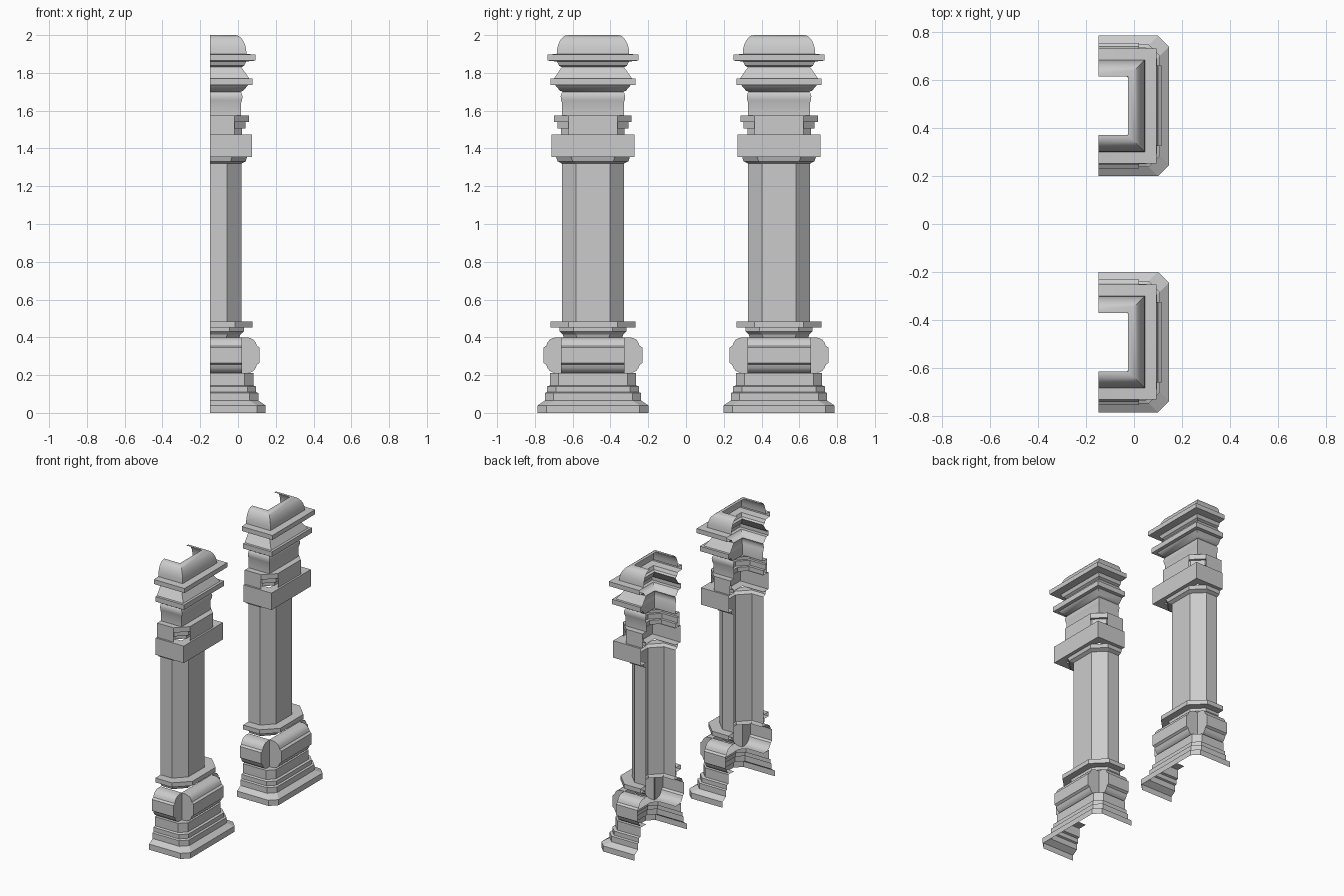
import bpy, bmesh, math

if "Cube" in bpy.data.objects:
    bpy.data.objects.remove(bpy.data.objects["Cube"])

AXIS_X, AXIS_Y = -0.147, 0.4925   # pillar axis; each pillar is a half shell open at -x


def place(bm, name, smooth=False):
    """Put the finished shell on both pillars."""
    bmesh.ops.remove_doubles(bm, verts=bm.verts, dist=1e-5)
    mesh = bpy.data.meshes.new(name)
    bm.to_mesh(mesh)
    bm.free()
    for side, y in (("front", -AXIS_Y), ("back", AXIS_Y)):
        ob = bpy.data.objects.new(f"{name}_{side}", mesh)
        ob.location = (AXIS_X, y, 0)
        bpy.context.collection.objects.link(ob)
    if smooth:
        bpy.ops.object.select_all(action='DESELECT')
        ob.select_set(True)
        bpy.context.view_layer.objects.active = ob
        bpy.ops.object.shade_smooth_by_angle(angle=math.radians(32))


def half_ring(name, rows, smooth=False):
    """Loft rows of (half width, corner chamfer, z) around three sides."""
    bm = bmesh.new()
    loops = []
    for r, c, z in rows:
        k = r - c
        pts = [(0, -r), (k, -r), (r, -k), (r, k), (k, r), (0, r)]
        loops.append([bm.verts.new((x, y, z)) for x, y in pts])
    for lo, hi in zip(loops, loops[1:]):
        for i in range(5):
            bm.faces.new((lo[i], lo[i + 1], hi[i + 1], hi[i]))
    bmesh.ops.dissolve_degenerate(bm, dist=1e-5, edges=bm.edges)
    place(bm, name, smooth)


def side_rolls(name, profile, w, caps=True, smooth=False):
    """Extrude an (r, z) profile along each of the three sides, half length w."""
    bm = bmesh.new()
    sides = [(lambda r, t: (r, t), -w, w),
             (lambda r, t: (-t, r), -w, 0),
             (lambda r, t: (t, -r), 0, w)]
    for f, t0, t1 in sides:
        ends = [[bm.verts.new((*f(r, t), z)) for r, z in profile] for t in (t0, t1)]
        for i in range(len(profile) - 1):
            bm.faces.new((ends[0][i], ends[1][i], ends[1][i + 1], ends[0][i + 1]))
        if caps:
            for t, e in zip((t0, t1), ends):
                if t:
                    bm.faces.new(e if t < 0 else e[::-1])
    bmesh.ops.recalc_face_normals(bm, faces=bm.faces)
    place(bm, name, smooth)


# stepped plinth
half_ring("plinth", [
    (.293, .046, 0), (.293, .046, .04), (.255, .046, .065), (.255, .046, .105),
    (.243, .046, .11), (.243, .046, .14), (.228, .046, .145), (.228, .046, .21),
    (.165, .04, .21)])

# rolled cushion on each side of the foot
upper = [(.262, .305), (.262, .345), (.247, .355), (.241, .372),
         (.23, .387), (.213, .396), (.195, .40), (.165, .40)]
lower = [(r, .61 - z) for r, z in reversed(upper)]
side_rolls("cushion", lower + upper[1:], .168, smooth=True)

# neck and collar under the shaft
half_ring("collar", [
    (.155, .07, .40), (.16, .07, .415), (.178, .075, .432), (.178, .075, .452),
    (.225, .095, .452), (.225, .095, .483), (.165, .075, .483)])

# chamfered shaft and flared cap
half_ring("shaft", [(.165, .075, .42), (.165, .075, 1.32)])
half_ring("shaft_cap", [
    (.165, .075, 1.32), (.188, .08, 1.332), (.195, .08, 1.355)])

# square block
half_ring("block", [
    (.165, 0, 1.355), (.22, 0, 1.355), (.22, 0, 1.475), (.16, 0, 1.475)])

# stepped corners above the block with flat panels between them
half_ring("corner_steps", [
    (.168, .055, 1.475), (.168, .055, 1.505), (.187, .065, 1.505),
    (.187, .065, 1.54), (.205, .077, 1.54), (.205, .077, 1.575), (.16, .03, 1.575)])
side_rolls("panel", [(.207, 1.475), (.207, 1.575)], .129, caps=False)

# moulded crown with two slabs and a rounded open top
crown = [(.163, 1.575), (.163, 1.64), (.168, 1.655), (.171, 1.675), (.165, 1.695),
         (.16, 1.70), (.175, 1.706), (.2, 1.735), (.225, 1.735), (.225, 1.77),
         (.207, 1.77), (.165, 1.83), (.18, 1.838), (.19, 1.86), (.24, 1.865),
         (.24, 1.897), (.192, 1.90)]
dome = [(.132 + .06 * math.cos(a), 1.9 + .1 * math.sin(a))
        for a in (math.radians(15 * i) for i in range(1, 7))]
half_ring("crown", [(r, 0, z) for r, z in crown + dome + [(.122, 2.0)]], smooth=True)
